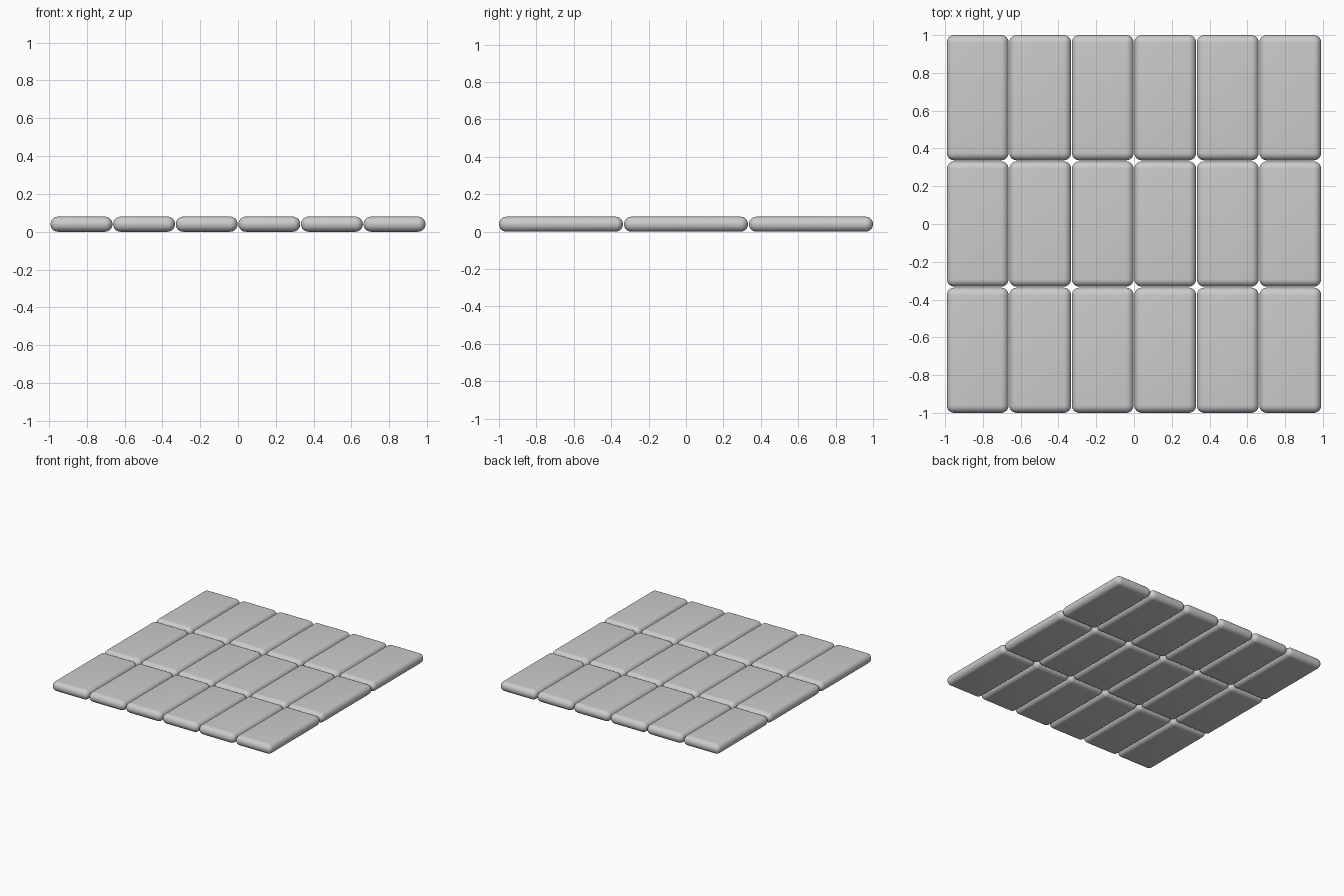
import bpy

if "Cube" in bpy.data.objects:
    bpy.data.objects.remove(bpy.data.objects["Cube"])

COLS, ROWS = 6, 3
PITCH_X, PITCH_Y = 0.331, 0.6685
SIZE = (0.327, 0.663, 0.08)


def make_tile(name, x, y):
    # one slab with fully rounded edges
    bpy.ops.mesh.primitive_cube_add(size=1, location=(x, y, SIZE[2] / 2))
    tile = bpy.context.object
    tile.name = name
    tile.scale = SIZE
    bpy.ops.object.transform_apply(location=False, rotation=False, scale=True)
    bevel = tile.modifiers.new("rounded_edges", 'BEVEL')
    bevel.width = 0.0395
    bevel.segments = 8
    bevel.limit_method = 'NONE'
    bpy.ops.object.modifier_apply(modifier=bevel.name)
    bpy.ops.object.shade_smooth_by_angle()


# grid of tiles
for row in range(ROWS):
    for col in range(COLS):
        make_tile(f"tile_{row + 1}_{col + 1}",
                  (col - (COLS - 1) / 2) * PITCH_X,
                  (row - (ROWS - 1) / 2) * PITCH_Y)
